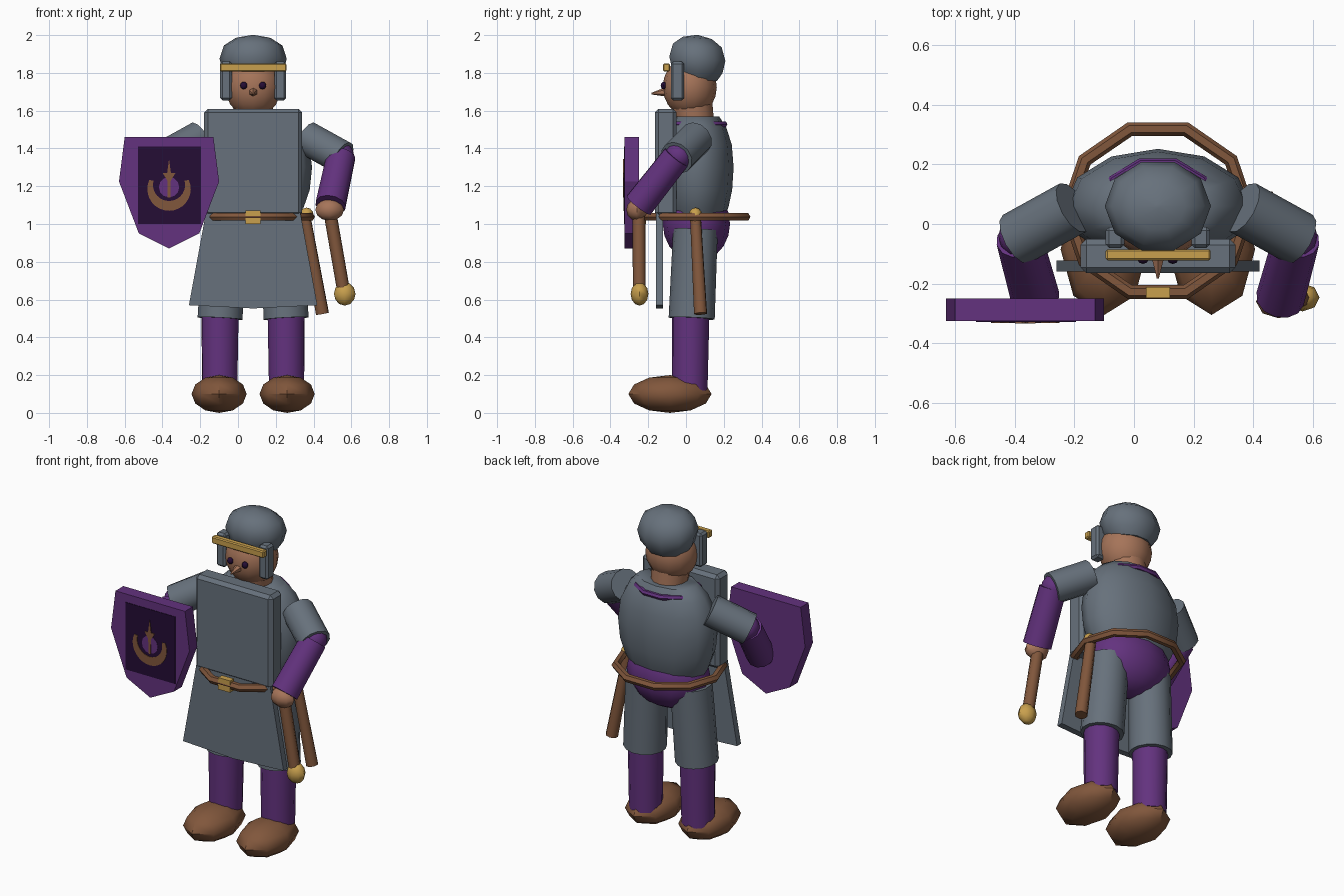
import bpy, bmesh, math
from mathutils import Vector, Matrix

if "Cube" in bpy.data.objects:
    bpy.data.objects.remove(bpy.data.objects["Cube"])

CX = 0.08  # body centre line


def material(name, rgb):
    m = bpy.data.materials.new(name)
    m.diffuse_color = (*rgb, 1)
    m.use_nodes = True
    m.node_tree.nodes["Principled BSDF"].inputs["Base Color"].default_value = m.diffuse_color
    return m


STEEL = material("steel grey", (0.135, 0.165, 0.2))
PURPLE = material("purple cloth", (0.125, 0.032, 0.21))
LEATHER = material("brown leather", (0.22, 0.095, 0.045))
SKIN = material("skin", (0.38, 0.175, 0.1))
GOLD = material("gold", (0.58, 0.35, 0.075))
DARK = material("dark purple", (0.018, 0.004, 0.035))


def finish(name, bm, mat, angle=50):
    bmesh.ops.recalc_face_normals(bm, faces=bm.faces)
    me = bpy.data.meshes.new(name)
    bm.to_mesh(me)
    bm.free()
    me.materials.append(mat)
    me.polygons.foreach_set("use_smooth", [True] * len(me.polygons))
    me.set_sharp_from_angle(angle=math.radians(angle))
    ob = bpy.data.objects.new(name, me)
    bpy.context.collection.objects.link(ob)
    return ob


def ball(name, c, r, mat, seg=12, rings=8, angle=50):
    bm = bmesh.new()
    bmesh.ops.create_uvsphere(bm, u_segments=seg, v_segments=rings, radius=1,
                              matrix=Matrix.Translation(c) @ Matrix.Diagonal((*r, 1)))
    return finish(name, bm, mat, angle)


def tube(name, a, b, r1, r2, mat, seg=14):
    a, b = Vector(a), Vector(b)
    d = b - a
    rot = d.to_track_quat('Z', 'Y').to_matrix().to_4x4()
    bm = bmesh.new()
    bmesh.ops.create_cone(bm, cap_ends=True, segments=seg, radius1=r1, radius2=r2, depth=d.length,
                          matrix=Matrix.Translation((a + b) / 2) @ rot)
    return finish(name, bm, mat)


def box(name, lo, hi, mat, bevel=0.0):
    lo, hi = Vector(lo), Vector(hi)
    bm = bmesh.new()
    bmesh.ops.create_cube(bm, size=1, matrix=Matrix.Translation((lo + hi) / 2)
                          @ Matrix.Diagonal((*(hi - lo), 1)))
    if bevel:
        bmesh.ops.bevel(bm, geom=bm.edges[:], offset=bevel, segments=1, affect='EDGES')
    return finish(name, bm, mat, 25)


def prism(name, pts, y0, y1, mat):
    """Outline in x, z pushed from y0 to y1."""
    bm = bmesh.new()
    face = bm.faces.new([bm.verts.new((x, y0, z)) for x, z in pts])
    ext = bmesh.ops.extrude_face_region(bm, geom=[face])
    bmesh.ops.translate(bm, vec=(0, y1 - y0, 0),
                        verts=[v for v in ext["geom"] if isinstance(v, bmesh.types.BMVert)])
    return finish(name, bm, mat, 25)


def lathe(name, c, rx, ry, profile, mat, seg=12, tilt=0.0, angle=50):
    """Stacked elliptical rings; profile holds (radius factor, z), tilt lowers the back."""
    bm = bmesh.new()
    rings = []
    for f, z in profile:
        ring = []
        for i in range(seg):
            t = 2 * math.pi * i / seg
            y = ry * f * math.sin(t)
            ring.append(bm.verts.new((c[0] + rx * f * math.cos(t), c[1] + y, z - tilt * y)))
        rings.append(ring)
    for lo, hi in zip(rings, rings[1:]):
        for i in range(seg):
            j = (i + 1) % seg
            bm.faces.new((lo[i], lo[j], hi[j], hi[i]))
    bm.faces.new(rings[0])
    bm.faces.new(rings[-1])
    return finish(name, bm, mat, angle)


def hoop(name, c, rx, ry, thick, mat, seg=10, sides=6, tilt=0.0):
    bm = bmesh.new()
    grid = []
    for i in range(seg):
        t = 2 * math.pi * i / seg
        row = []
        for k in range(sides):
            p = 2 * math.pi * k / sides
            y = (ry + thick * math.cos(p)) * math.sin(t)
            row.append(bm.verts.new((c[0] + (rx + thick * math.cos(p)) * math.cos(t), c[1] + y,
                                     c[2] + thick * math.sin(p) - tilt * y)))
        grid.append(row)
    for i in range(seg):
        for k in range(sides):
            n, m = (i + 1) % seg, (k + 1) % sides
            bm.faces.new((grid[i][k], grid[n][k], grid[n][m], grid[i][m]))
    return finish(name, bm, mat)


# Legs, arms, eyes and cheek guards, once per side
for s, side in ((-1, "right"), (1, "left")):
    def at(dx, y, z):
        return (CX + s * dx, y, z)

    ball(f"{side}_shoe", at(0.18, -0.085, 0.1), (0.146, 0.22, 0.1), LEATHER, 8, 6, 45)
    tube(f"{side}_stocking", at(0.177, 0.02, 0.12), at(0.175, 0.025, 0.56), 0.094, 0.1, PURPLE)
    tube(f"{side}_thigh", at(0.175, 0.03, 0.5), at(0.15, 0.05, 0.97), 0.122, 0.118, STEEL)
    tube(f"{side}_sleeve", at(0.285, 0.055, 1.455), at(0.475, -0.05, 1.35), 0.092, 0.092, STEEL, 12)
    ball(f"{side}_elbow", at(0.46, -0.04, 1.36), (0.075, 0.075, 0.075), PURPLE)
    tube(f"{side}_forearm", at(0.465, -0.05, 1.355), at(0.41, -0.25, 1.1), 0.078, 0.082, PURPLE, 12)
    ball(f"{side}_eye", at(0.05, -0.118, 1.733), (0.019, 0.016, 0.02), DARK, 8, 6)
    x0, x1 = sorted((CX + s * 0.112, CX + s * 0.175))
    box(f"{side}_cheek_guard", (x0, -0.08, 1.655), (x1, -0.01, 1.86), STEEL, 0.012)

# Trunk
ball("hips", (CX, 0.055, 1.0), (0.255, 0.178, 0.2), PURPLE, 12, 10)
lathe("torso", (CX, 0.06), 0.312, 0.192,
      [(0.72, 1.02), (0.86, 1.09), (0.96, 1.18), (1, 1.3), (0.95, 1.42), (0.8, 1.51), (0.6, 1.57)], STEEL)
hoop("collar", (CX, 0.06, 1.528), 0.185, 0.152, 0.016, PURPLE, 10, 6)
tube("neck", (CX, 0.05, 1.52), (CX, 0.03, 1.64), 0.1, 0.11, SKIN)
box("breastplate", (-0.18, -0.165, 1.04), (0.34, -0.05, 1.61), STEEL, 0.02)
prism("apron_plate", [(-0.17, 1.06), (0.33, 1.06), (0.42, 0.57), (0.08, 0.553), (-0.26, 0.57)],
      -0.16, -0.122, STEEL)
hoop("belt", (CX, 0.045, 1.038), 0.303, 0.287, 0.024, LEATHER, 10, 6)
box("buckle", (0.04, -0.248, 1.0), (0.12, -0.212, 1.072), GOLD)

# Head and helmet
ball("head", (CX, 0.02, 1.725), (0.152, 0.143, 0.16), SKIN, 14, 10)
tube("nose", (CX, -0.1, 1.7), (CX, -0.183, 1.69), 0.027, 0.004, SKIN, 6)
lathe("helmet", (CX, 0.06), 0.178, 0.156,
      [(0.7, 1.765), (0.9, 1.81), (1, 1.875), (0.87, 1.945), (0.52, 1.985), (0.05, 2.0)],
      STEEL, 10, 0.08, 40)
box("brow_band", (-0.095, -0.122, 1.807), (0.257, -0.085, 1.85), GOLD, 0.006)

# Sword at the hip
tube("scabbard", (0.355, 0.05, 1.04), (0.447, 0.077, 0.525), 0.03, 0.036, LEATHER, 8)
ball("sword_pommel", (0.363, 0.05, 1.045), (0.038, 0.036, 0.042), GOLD, 8, 6)

# Hand with club
ball("hand", (0.485, -0.26, 1.075), (0.076, 0.056, 0.058), SKIN, 8, 6)
tube("club", (0.487, -0.25, 1.06), (0.56, -0.247, 0.64), 0.034, 0.034, LEATHER, 8)
ball("club_head", (0.565, -0.246, 0.63), (0.057, 0.047, 0.062), GOLD, 8, 6)

# Shield with painted panel and emblem
SX, SZ = -0.365, 1.185
prism("shield", [(-0.6, 1.46), (-0.13, 1.46), (-0.1, 1.225), (-0.205, 0.95),
                 (SX, 0.87), (-0.525, 0.95), (-0.63, 1.225)], -0.326, -0.25, PURPLE)
prism("shield_panel", [(-0.53, 1.0), (-0.195, 1.0), (-0.195, 1.41), (-0.53, 1.41)],
      -0.329, -0.324, DARK)


def arc(r, z, a0, a1, n):
    angles = [math.radians(a0 + (a1 - a0) * i / n) for i in range(n + 1)]
    return [(SX + r * math.cos(a), z + r * math.sin(a)) for a in angles]


prism("emblem_crescent", arc(0.115, SZ, 155, 385, 18) + arc(0.085, SZ + 0.022, 375, 165, 18),
      -0.332, -0.327, LEATHER)
prism("emblem_disc", arc(0.054, SZ + 0.01, 0, 330, 11), -0.331, -0.326, PURPLE)
prism("emblem_stem", [(SX - 0.007, 1.14), (SX + 0.007, 1.14), (SX + 0.009, 1.23), (SX + 0.034, 1.27),
                      (SX + 0.01, 1.27), (SX, 1.345), (SX - 0.01, 1.27), (SX - 0.034, 1.27),
                      (SX - 0.009, 1.23)], -0.333, -0.328, LEATHER)
